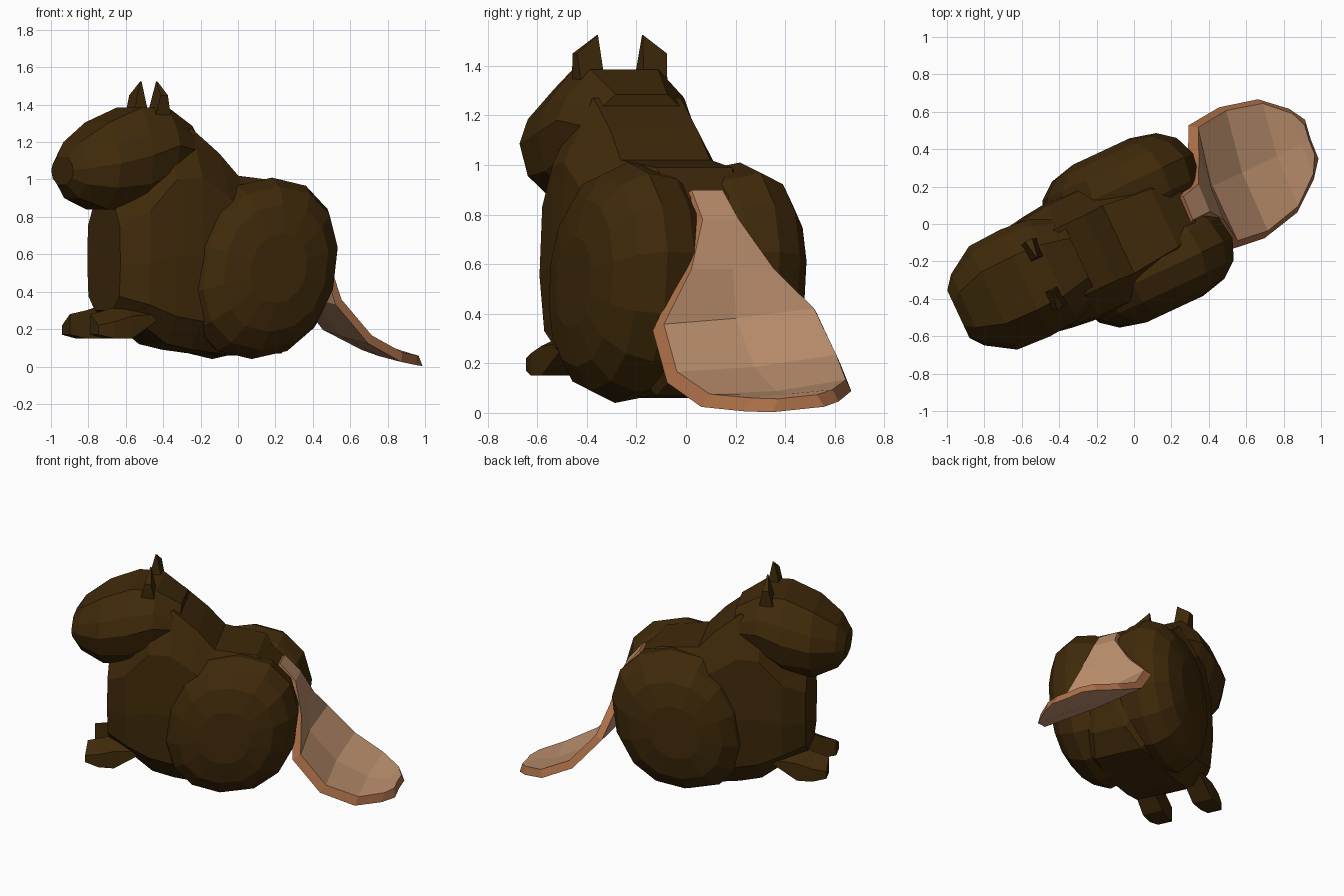
import bpy, bmesh, math
from mathutils import Matrix, Vector

if "Cube" in bpy.data.objects:
    bpy.data.objects.remove(bpy.data.objects["Cube"])


def material(name, rgb):
    m = bpy.data.materials.new(name)
    m.diffuse_color = (*rgb, 1)
    m.use_nodes = True
    m.node_tree.nodes["Principled BSDF"].inputs["Base Color"].default_value = m.diffuse_color
    return m


FUR = material("dark brown fur", (0.051, 0.023, 0.003))
TAN = material("tan tail skin", (0.50, 0.275, 0.155))
RIM = material("orange brown tail rim", (0.41, 0.16, 0.065))

# The animal is modelled with its head towards -x, then turned into place
BODY = Matrix.Translation((0.017, -0.036, 0)) @ Matrix.Rotation(math.radians(25), 4, 'Z')
TAIL = Matrix.Rotation(math.radians(22), 4, 'Z')


def loft(name, rings, matrix, mats=(FUR,), side_mat=lambda i: 0, cap_mat=0):
    """Skin a list of equal-sized point rings and close both ends."""
    bm = bmesh.new()
    vs = [[bm.verts.new(p) for p in ring] for ring in rings]
    n = len(rings[0])
    for a, b in zip(vs, vs[1:]):
        for i in range(n):
            j = (i + 1) % n
            bm.faces.new((a[i], a[j], b[j], b[i])).material_index = side_mat(i)
    for ring in (vs[0], vs[-1]):
        bm.faces.new(ring).material_index = cap_mat
    bmesh.ops.recalc_face_normals(bm, faces=bm.faces)
    bm.transform(matrix)
    me = bpy.data.meshes.new(name)
    bm.to_mesh(me)
    bm.free()
    for m in mats:
        me.materials.append(m)
    ob = bpy.data.objects.new(name, me)
    bpy.context.collection.objects.link(ob)
    return ob


def sections(rows, half):
    """Rows of (x, half width, bottom, top) with a mirrored outline."""
    outline = half + [(-w, h) for w, h in reversed(half)]
    return [[(x, w * hw, zb + h * (zt - zb)) for w, h in outline]
            for x, hw, zb, zt in rows]


# Head
loft("head", sections([
    (-1.055, .14, .97, 1.12), (-1.0, .21, .90, 1.20), (-.85, .305, .84, 1.305),
    (-.66, .315, .84, 1.385), (-.50, .30, .95, 1.385), (-.34, .23, 1.0, 1.285),
], [(.45, 0), (.88, .25), (1, .53), (.88, .74), (.5, 1)]), BODY)

# Torso with chest, neck and rump
loft("torso", sections([
    (-.81, .21, .30, .88), (-.67, .30, .23, 1.0), (-.52, .325, .12, 1.25),
    (-.38, .34, .09, 1.27), (-.22, .34, .07, 1.14), (-.11, .35, .06, 1.02),
    (.16, .30, .07, .99), (.30, .21, .18, .87), (.37, .12, .34, .70),
], [(.55, 0), (.93, .13), (1, .42), (.96, .78), (.57, 1)]), BODY)


def haunch_ring(v, s, n=14):
    ring = []
    for k in range(n):
        a = 2 * math.pi * (k + .5) / n
        c, d = math.cos(a), math.sin(a)
        c = math.copysign(abs(c) ** .9, c)
        d = math.copysign(abs(d) ** .9, d)
        ring.append((.005 + .435 * s * c + .06 * s * d, v, .525 + .485 * s * d))
    return ring


for sgn, side in ((-1, "right"), (1, "left")):
    # Big rounded hind leg
    loft(side + "_haunch", [haunch_ring(sgn * v, s) for v, s in
         ((.03, .82), (.12, .95), (.25, 1.0), (.36, .9), (.43, .70), (.465, .38))], BODY)

    # Pointed ear leaning inward
    ear = [(.085, 1.32), (.19, 1.32), (.20, 1.45), (.10, 1.525)]
    loft(side + "_ear", [[(x + lean * (z - 1.32), sgn * v, z) for v, z in ear]
         for x, lean in ((-.60, .25), (-.50, -.2))], BODY)

    # Front paw, sloping down on the outside
    paw = ((-.60, .11, .24, .25, .34), (-.76, .11, .25, .15, .33),
           (-.86, .12, .25, .15, .30), (-.95, .13, .23, .17, .28))
    loft(side + "_front_paw", [[(x, sgn * a, zb), (x, sgn * b, zb),
         (x, sgn * b, zt - .06), (x, sgn * a, zt)] for x, a, b, zb, zt in paw], BODY)

# Flat paddle tail: distance back, sideways shift, half width, height
path = [(.30, -.03, .09, .90), (.40, -.01, .105, .78), (.455, .02, .21, .58),
        (.48, .03, .35, .39), (.65, .038, .37, .20), (.85, .05, .32, .105),
        (.99, .06, .20, .077), (1.055, .065, .11, .065)]
rings = []
for i, (u, v, hw, z) in enumerate(path):
    a, b = path[max(i - 1, 0)], path[min(i + 1, len(path) - 1)]
    t = Vector((b[0] - a[0], 0, b[3] - a[3])).normalized()
    down = Vector((t.z, 0, -t.x)) * .052
    dip = down * (.35 if 2 < i < 6 else 0)
    top = hw - min(.03, hw * .25)
    inset = Vector((-.02 if i == len(path) - 1 else 0, 0, 0))

    def at(lat):
        # the blade is slightly rolled and skewed
        skew, roll = (.1 * max(lat, 0), .1 * lat) if i > 2 else (0, 0)
        return Vector((u + skew, v + lat, z + roll))
    rings.append([at(-top) + inset, at(0) + inset + dip, at(top) + inset,
                  at(hw) + down, at(0) + down, at(-hw) + down])
loft("tail", rings, TAIL, (TAN, RIM), lambda i: 1 if i in (2, 5) else 0, 1)
